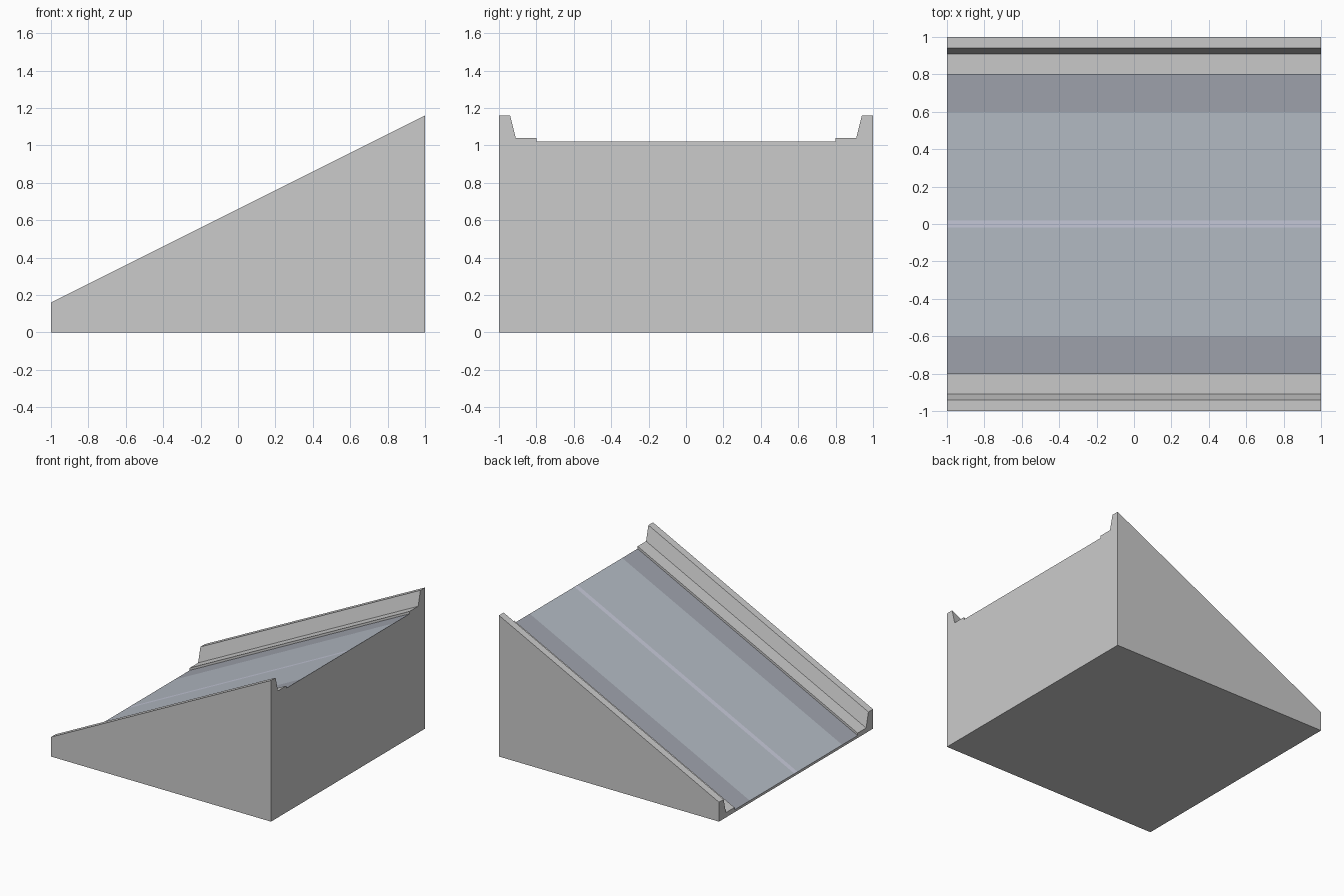
import bpy, bmesh

if "Cube" in bpy.data.objects:
    bpy.data.objects.remove(bpy.data.objects["Cube"])


def material(name, color):
    m = bpy.data.materials.new(name)
    m.diffuse_color = (*color, 1)
    m.use_nodes = True
    m.node_tree.nodes["Principled BSDF"].inputs["Base Color"].default_value = m.diffuse_color
    return m


mats = [
    material("concrete", (0.8, 0.8, 0.8)),
    material("asphalt", (0.46, 0.50, 0.56)),
    material("shoulder", (0.35, 0.37, 0.42)),
    material("centre_line", (0.57, 0.59, 0.70)),
]

# Half cross-section at the low end: (y, z, material of the segment leading outwards)
half = [
    (0.02, 0.02, 1), (0.60, 0.02, 2), (0.80, 0.02, 0), (0.80, 0.04, 0),
    (0.91, 0.04, 0), (0.94, 0.16, 0), (1.00, 0.16, 0), (1.00, 0.00, 0),
]
RISE = 1.0

# Mirror the half section into a closed loop
loop = [(-y, z) for y, z, _ in reversed(half)] + [(y, z) for y, z, _ in half]
segments = [m for _, _, m in reversed(half[:-1])] + [3] + [m for _, _, m in half]

# Loft from the low end to the high end, keeping the underside flat
bm = bmesh.new()
low = [bm.verts.new((-1, y, z)) for y, z in loop]
high = [bm.verts.new((1, y, z + RISE if z > 0 else 0)) for y, z in loop]
n = len(loop)
for i in range(n):
    j = (i + 1) % n
    bm.faces.new((low[i], low[j], high[j], high[i])).material_index = segments[i]
bm.faces.new(low)
bm.faces.new(list(reversed(high)))
bmesh.ops.recalc_face_normals(bm, faces=bm.faces)

mesh = bpy.data.meshes.new("road_ramp")
bm.to_mesh(mesh)
bm.free()
for m in mats:
    mesh.materials.append(m)
ramp = bpy.data.objects.new("road_ramp", mesh)
bpy.context.collection.objects.link(ramp)
